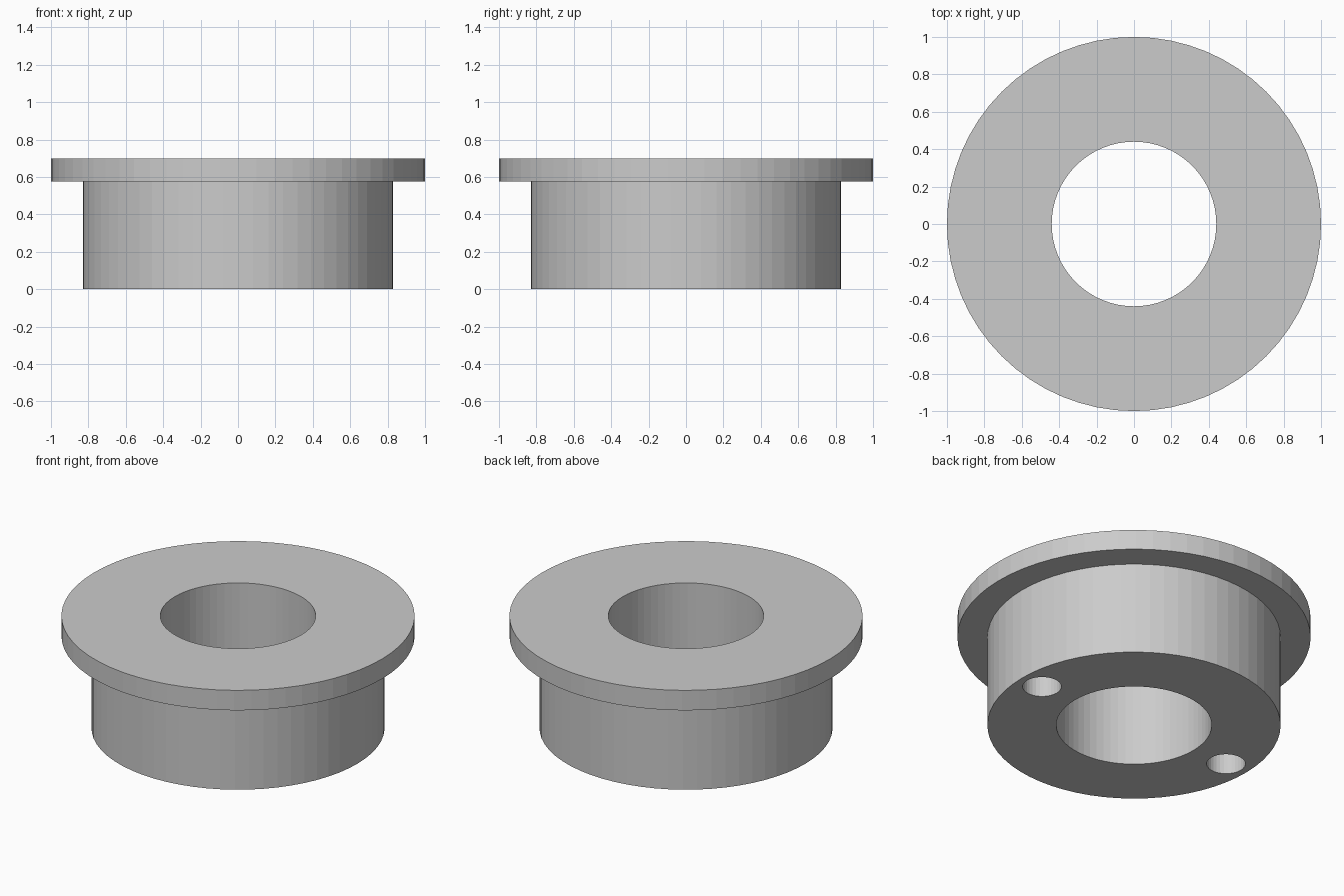
import bpy, bmesh, math

if "Cube" in bpy.data.objects:
    bpy.data.objects.remove(bpy.data.objects["Cube"])

SEGMENTS = 64
BODY_R, FLANGE_R, BORE_R = 0.83, 1.0, 0.44
FLANGE_Z, TOP_Z = 0.575, 0.70
PIN_R, PIN_X, PIN_DEPTH = 0.11, 0.68, 0.575

grey = bpy.data.materials.new("plain_grey")
grey.diffuse_color = (0.6, 0.6, 0.6, 1)
grey.use_nodes = True
grey.node_tree.nodes["Principled BSDF"].inputs["Base Color"].default_value = grey.diffuse_color


def new_object(name, bm):
    mesh = bpy.data.meshes.new(name)
    bmesh.ops.recalc_face_normals(bm, faces=bm.faces)
    bm.to_mesh(mesh)
    bm.free()
    obj = bpy.data.objects.new(name, mesh)
    bpy.context.collection.objects.link(obj)
    return obj


# Flanged bushing: closed (radius, height) section turned about z
section = [(BORE_R, 0), (BODY_R, 0), (BODY_R, FLANGE_Z),
           (FLANGE_R, FLANGE_Z), (FLANGE_R, TOP_Z), (BORE_R, TOP_Z)]
bm = bmesh.new()
rings = []
for i in range(SEGMENTS):
    a = 2 * math.pi * i / SEGMENTS
    rings.append([bm.verts.new((r * math.cos(a), r * math.sin(a), z))
                  for r, z in section])
for i in range(SEGMENTS):
    p, q = rings[i], rings[(i + 1) % SEGMENTS]
    for j in range(len(section)):
        k = (j + 1) % len(section)
        bm.faces.new((p[j], q[j], q[k], p[k]))
bushing = new_object("flanged_bushing", bm)
bushing.data.materials.append(grey)

# Two blind pin holes in the underside
for side, label in ((-1, "left"), (1, "right")):
    bm = bmesh.new()
    bmesh.ops.create_cone(bm, cap_ends=True, segments=32,
                          radius1=PIN_R, radius2=PIN_R, depth=PIN_DEPTH + 0.1)
    bmesh.ops.translate(bm, verts=bm.verts,
                        vec=(side * PIN_X, 0, (PIN_DEPTH - 0.1) / 2))
    cutter = new_object(label + "_pin_hole_cutter", bm)
    cutter.data.materials.append(grey)
    cutter.hide_render = True
    cutter.hide_set(True)
    cut = bushing.modifiers.new(label + "_pin_hole", 'BOOLEAN')
    cut.operation = 'DIFFERENCE'
    cut.solver = 'EXACT'
    cut.object = cutter
